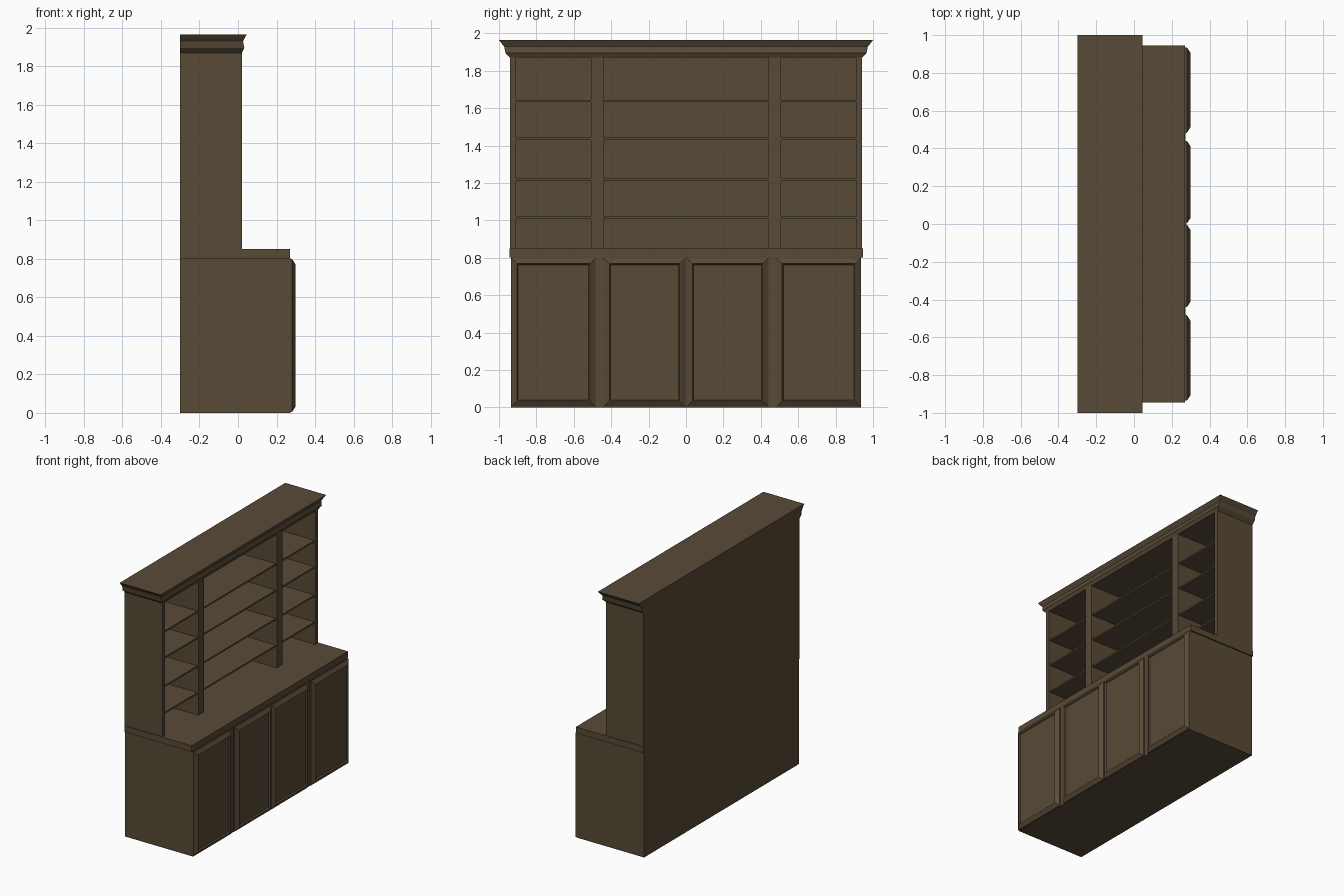
import bpy, bmesh

if "Cube" in bpy.data.objects:
    bpy.data.objects.remove(bpy.data.objects["Cube"])

wood = bpy.data.materials.new("dark_brown_wood")
wood.diffuse_color = (0.098, 0.069, 0.038, 1)
wood.use_nodes = True
wood.node_tree.nodes["Principled BSDF"].inputs["Base Color"].default_value = wood.diffuse_color


def finish(name, bm):
    bmesh.ops.recalc_face_normals(bm, faces=bm.faces)
    me = bpy.data.meshes.new(name)
    bm.to_mesh(me)
    bm.free()
    me.materials.append(wood)
    ob = bpy.data.objects.new(name, me)
    bpy.context.collection.objects.link(ob)
    return ob


def box(name, x, y, z):
    bm = bmesh.new()
    bmesh.ops.create_cube(bm, size=1)
    for v in bm.verts:
        v.co = [r[0] + (c + 0.5) * (r[1] - r[0]) for c, r in zip(v.co, (x, y, z))]
    return finish(name, bm)


def loft(name, rings):
    """Skin a stack of four-cornered rings and cap both ends."""
    bm = bmesh.new()
    vs = [[bm.verts.new(p) for p in r] for r in rings]
    for a, b in zip(vs, vs[1:]):
        for i in range(4):
            j = (i + 1) % 4
            bm.faces.new((a[i], a[j], b[j], b[i]))
    bm.faces.new(vs[0][::-1])
    bm.faces.new(vs[-1])
    return finish(name, bm)


BACK = -0.30

# Lower cupboard and worktop
box("base_cabinet", (BACK, 0.272), (-0.935, 0.935), (0, 0.805))
box("worktop", (BACK, 0.27), (-0.945, 0.945), (0.803, 0.85))


# Doors: sloped outer border, narrow lip and sunken panel
def door(name, y0, y1):
    def ring(x, inset):
        a, b, c, d = y0 + inset, y1 - inset, 0.004 + inset, 0.80 - inset
        return [(x, a, c), (x, b, c), (x, b, d), (x, a, d)]
    loft(name, [ring(0.265, 0), ring(0.28, 0), ring(0.298, 0.027),
                ring(0.298, 0.031), ring(0.288, 0.037)])


for side, s in (("right", 1), ("left", -1)):
    for part, a, b in (("inner", 0.003, 0.44), ("outer", 0.483, 0.935)):
        door(f"{side}_{part}_door", min(s * a, s * b), max(s * a, s * b))

# Upper bookcase: back, sides, dividers
box("back_panel", (BACK, BACK + 0.01), (-0.935, 0.935), (0.85, 1.88))
for side, s in (("right", 1), ("left", -1)):
    for part, a, b in (("side_panel", 0.908, 0.94), ("divider", 0.44, 0.508)):
        box(f"{side}_{part}", (BACK, 0.02), sorted((s * a, s * b)), (0.845, 1.88))

# Shelves in three bays
for bay, y0, y1 in (("left", -0.91, -0.505), ("centre", -0.445, 0.445), ("right", 0.505, 0.91)):
    for i, z in enumerate((1.015, 1.22, 1.437, 1.638)):
        box(f"{bay}_shelf_{i + 1}", (BACK + 0.005, 0.012), (y0, y1), (z - 0.006, z + 0.006))

# Crown moulding, flush at the back and flaring forward and sideways
profile = [(1.87, 0.02, 0.94), (1.895, 0.033, 0.965), (1.93, 0.026, 0.972), (1.938, 0.03, 0.98),
           (1.965, 0.045, 1.0)]
loft("crown_moulding", [[(BACK, -w, z), (x, -w, z), (x, w, z), (BACK, w, z)]
                        for z, x, w in profile])
